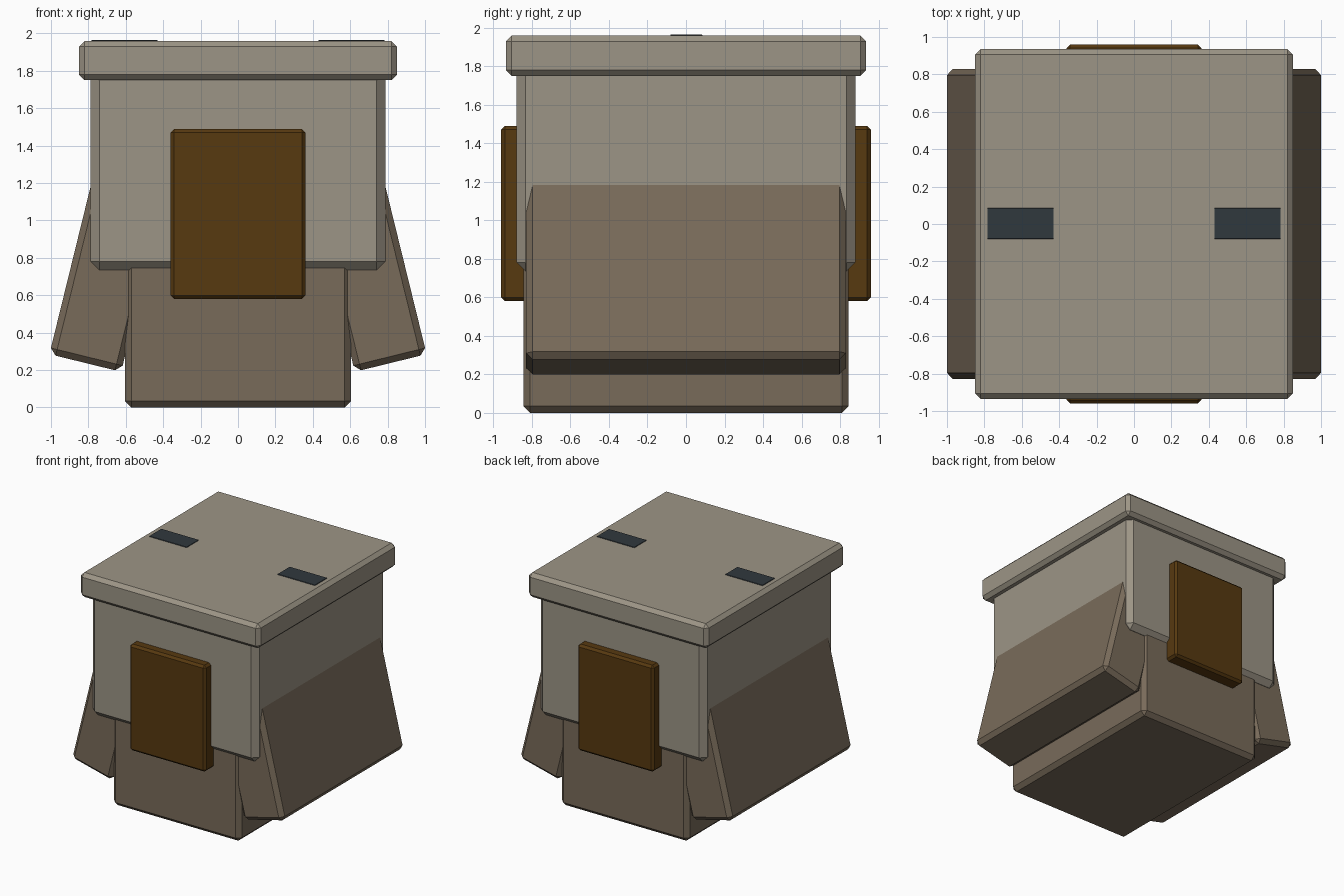
import bpy
import bmesh
from math import radians, sin, cos
from mathutils import Vector

default = bpy.data.objects.get("Cube")
if default:
    bpy.data.objects.remove(default, do_unlink=True)


def material(name, r, g, b):
    mat = bpy.data.materials.new(name)
    mat.use_nodes = True
    mat.diffuse_color = (r, g, b, 1)
    mat.node_tree.nodes["Principled BSDF"].inputs["Base Color"].default_value = (r, g, b, 1)
    return mat


stone = material("warm grey", 0.335, 0.30, 0.238)
taupe = material("taupe", 0.19, 0.147, 0.102)
brown = material("dark brown", 0.095, 0.041, 0.005)
slate = material("dark slate", 0.03, 0.04, 0.048)


def chamfered_box(name, center, size, chamfer, mat, tilt=0):
    """Flat-shaded box with a one-segment chamfer, tilted about the y axis."""
    bm = bmesh.new()
    bmesh.ops.create_cube(bm, size=1)
    bmesh.ops.scale(bm, vec=size, verts=bm.verts)
    mesh = bpy.data.meshes.new(name)
    bm.to_mesh(mesh)
    bm.free()
    mesh.materials.append(mat)
    obj = bpy.data.objects.new(name, mesh)
    obj.location = center
    obj.rotation_euler.y = tilt
    bpy.context.collection.objects.link(obj)
    bevel = obj.modifiers.new("chamfer", "BEVEL")
    bevel.width = chamfer
    bevel.segments = 1
    return obj


# Stacked central blocks
chamfered_box("base", (0, 0, 0.42), (1.21, 1.69, 0.84), 0.035, taupe)
chamfered_box("upper_body", (0, 0, 1.2925), (1.575, 1.76, 1.115), 0.046, stone)
chamfered_box("lid", (0, 0, 1.855), (1.70, 1.87, 0.21), 0.03, stone)

# Panels on the front and back
for side, name in ((-1, "front_panel"), (1, "back_panel")):
    chamfered_box(name, (0, side * 0.88, 1.035), (0.72, 0.16, 0.91), 0.019, brown)

# Flared side flaps and thin plates on the lid
flare = radians(13.8)
flap_length = 1.2
for side, name in ((1, "left"), (-1, "right")):
    foot = Vector((side * 0.8165, 0, 0.238))
    up = Vector((-side * sin(flare), 0, cos(flare)))
    chamfered_box(name + "_flap", foot + up * flap_length / 2,
                  (0.395, 1.66, flap_length), 0.034, taupe, -side * flare)
    chamfered_box(name + "_lid_plate", (side * 0.607, 0.002, 1.9605),
                  (0.355, 0.165, 0.009), 0.002, slate)
